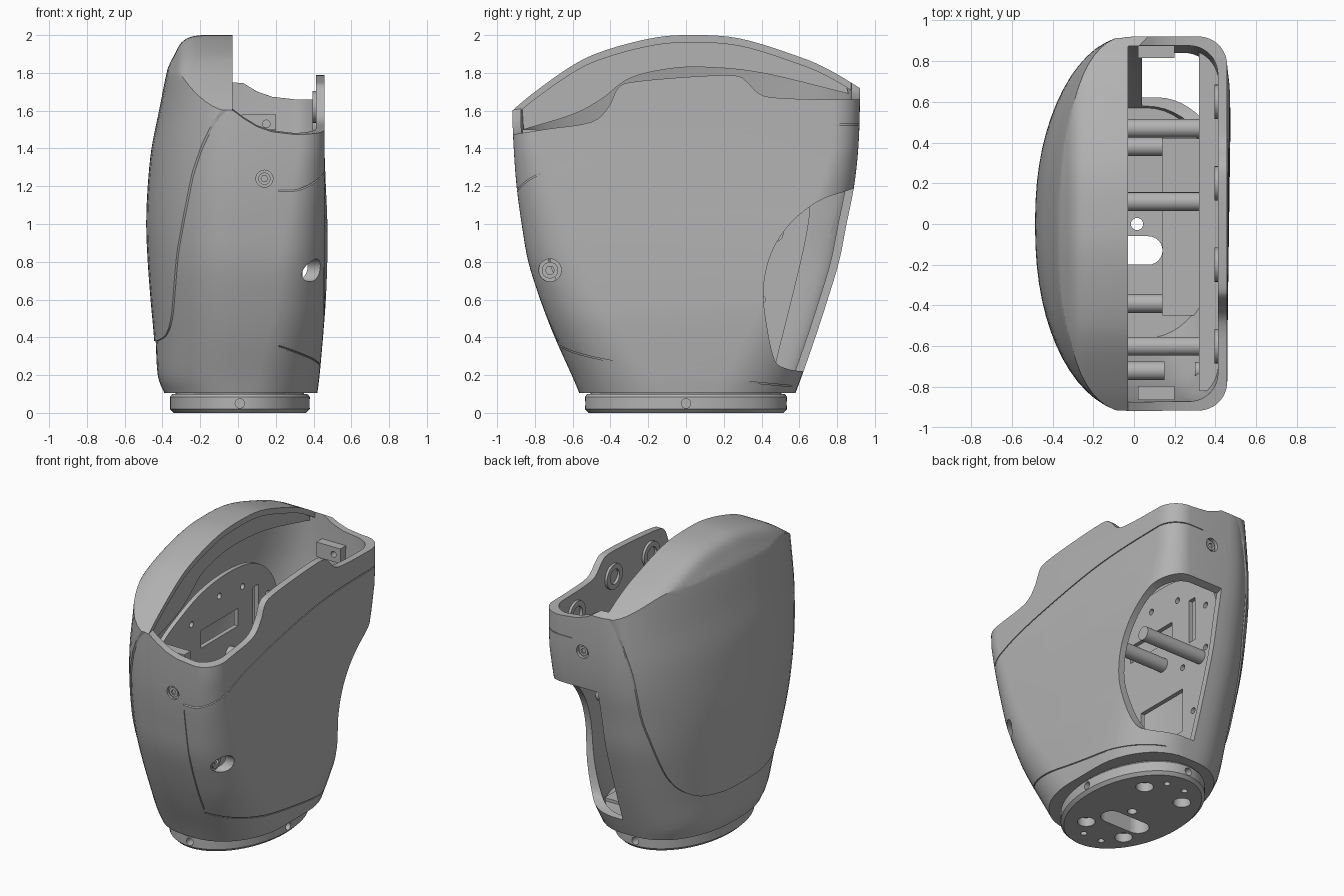
import bpy, bmesh, math
from mathutils import Vector

cube = bpy.data.objects.get("Cube")
if cube:
    bpy.data.objects.remove(cube)

grey = bpy.data.materials.new("plain_grey")
grey.use_nodes = True
grey.diffuse_color = (0.45, 0.45, 0.45, 1)
grey.node_tree.nodes["Principled BSDF"].inputs["Base Color"].default_value = (0.45, 0.45, 0.45, 1)


def finish(name, bm):
    bmesh.ops.recalc_face_normals(bm, faces=bm.faces)
    me = bpy.data.meshes.new(name)
    bm.to_mesh(me)
    bm.free()
    me.materials.append(grey)
    ob = bpy.data.objects.new(name, me)
    bpy.context.collection.objects.link(ob)
    return ob


def stack(name, rings):
    """Skin a list of equal closed rings and cap both ends."""
    bm = bmesh.new()
    rows = [[bm.verts.new(p) for p in ring] for ring in rings]
    for a, b in zip(rows, rows[1:]):
        for i in range(len(a)):
            bm.faces.new((a[i - 1], a[i], b[i], b[i - 1]))
    bm.faces.new(rows[0])
    bm.faces.new(rows[-1])
    return finish(name, bm)


def smooth(pts, steps=6):
    """Curve through the points."""
    pts = [Vector(p) for p in pts]
    ext = [2 * pts[0] - pts[1]] + pts + [2 * pts[-1] - pts[-2]]
    out = []
    for a, b, c, d in zip(ext, ext[1:], ext[2:], ext[3:]):
        for k in range(steps):
            t = k / steps
            out.append(b + (c - a) * t / 2 + (a - 2.5 * b + 2 * c - d / 2) * t * t
                       + (1.5 * (b - c) + (d - a) / 2) * t ** 3)
    return out + [pts[-1]]


def prism(name, pts, slices):
    """Extrude a y-z outline along x; each slice is (x, lift)."""
    return stack(name, [[(x, p[0], p[1] + dz) for p in pts] for x, dz in slices])


def box(name, x0, x1, y0, y1, z0, z1):
    return prism(name, [(y0, z0), (y1, z0), (y1, z1), (y0, z1)], [(x0, 0), (x1, 0)])


def rod(name, a, b, r, n=24):
    a, b = Vector(a), Vector(b)
    q = (b - a).to_track_quat('Z', 'Y')
    circle = [q @ Vector((r * math.cos(math.tau * i / n), r * math.sin(math.tau * i / n), 0)) for i in range(n)]
    return stack(name, [[a + c for c in circle], [b + c for c in circle]])


def boolean(ob, tool, op='DIFFERENCE'):
    m = ob.modifiers.new("cut", 'BOOLEAN')
    m.object, m.operation, m.solver = tool, op, 'EXACT'
    bpy.context.view_layer.objects.active = ob
    bpy.ops.object.modifier_apply(modifier=m.name)
    bpy.data.objects.remove(tool)
    return ob


# Body sections: height, front y, back y, left x, right x
BODY = [(.105, .565, .58, .39, .42), (.2, .605, .615, .425, .432), (.4, .695, .685, .437, .45),
        (.6, .772, .75, .455, .465), (.8, .835, .81, .47, .474), (1, .87, .85, .478, .474),
        (1.2, .897, .89, .47, .465), (1.4, .912, .912, .45, .458), (1.6, .92, .92, .41, .457),
        (1.8, .92, .92, .37, .457), (1.9, .92, .92, .34, .457), (2, .92, .92, .29, .457),
        (2.1, .92, .92, .22, .457)]


def loft(name, d=0.0, floor=0.0):
    rings = []
    for z, yf, yb, xl, xr in smooth(BODY, 4):
        if z < floor:
            continue
        yf, yb, xl, xr = yf + d, yb + d, xl + d, xr + d
        t = min(1, max(0, (1.4 - z) / 1.3))
        rx, ry = .14 + .2 * t, .14 + .3 * t
        ring = []
        for i in range(33):                      # rounded left half
            a = math.pi * i / 32
            c, s = math.cos(a), math.sin(a)
            y = yf if c > 0 else yb
            ring.append((-xl * s ** .9, -math.copysign(y * abs(c) ** .9, c), z))
        for k in range(2):                       # back and front corners of the flat side
            side = min(xr, .458 + d) if k else xr
            mid = ry - yf if k else yb - ry
            for i in range(13):
                a = math.pi / 2 * (1 - k - i / 12)
                ring.append((side - rx + rx * math.cos(a), mid + ry * math.sin(a), z))
        rings.append(ring)
    return stack(name, rings)


DOME = smooth([(-1, 1.53), (-.92, 1.6), (-.8, 1.7), (-.6, 1.84), (-.44, 1.915), (-.2, 1.98), (0, 2),
               (.28, 1.983), (.6, 1.885), (.76, 1.815), (.92, 1.72), (1, 1.67)])
RIM = smooth([(-1, 1.46), (-.88, 1.48), (-.72, 1.505), (-.5, 1.54), (-.41, 1.62), (-.36, 1.72), (-.28, 1.752),
              (0, 1.778), (.25, 1.787), (.32, 1.755), (.38, 1.695), (.46, 1.67), (.7, 1.66), (1, 1.66)], 4)
SEAM = smooth([(-.92, 1.62), (-.82, 1.3), (-.73, 1), (-.56, .6), (-.43, .43), (-.25, .385), (0, .38),
               (.25, .385), (.45, .43), (.62, .6), (.78, 1), (.86, 1.4), (.92, 1.76)])
WINDOW = smooth([(.95, 1.21), (.85, 1.175), (.7, 1.12), (.55, 1), (.45, .84), (.41, .65), (.43, .45),
                 (.47, .28), (.53, .235), (.62, .22), (.75, .215)])
SHOULDER = smooth([(-.8, -1.8), (-.43, -.4), (-.38, -.2), (-.34, -.11), (-.3, -.04), (-.25, -.01), (-.19, 0)], 4)
EDGE = -.03


def dome_cut(ob, x1=.8, dz=0.0):
    """Trim to the arched top, rolled over at the left shoulder."""
    slices = [(x, lift + dz) for x, lift in SHOULDER] + [(x1, dz)]
    return boolean(ob, prism("dome_cutter", list(DOME) + [(1, 4), (-1, 4)], slices))


def seam_region():
    return prism("seam_region", [(-1.2, 3), (-1.2, 1.64)] + SEAM + [(1.2, 1.78), (1.2, 3)], [(-.8, 0), (EDGE, 0)])


def cavity():
    return dome_cut(loft("cavity", -.045, .17), EDGE, -.04)


# Rounded left cover
cover = dome_cut(loft("side_cover", .008))
boolean(cover, cavity())
boolean(cover, seam_region(), 'INTERSECT')

# Main housing with cut rim and rear window
housing = dome_cut(loft("housing"))
boolean(housing, prism("rim_cutter", list(RIM) + [(1, 3), (-1, 3)],
                       [(EDGE, .13), (.03, .085), (.1, .042), (.18, .014), (.3, 0), (.8, 0)]))
boolean(housing, cavity())
boolean(housing, seam_region())
boolean(housing, prism("window_cutter", WINDOW + [(1.2, .3), (1.2, 1.2)], [(.04, 0), (.8, 0)]))


# Fine panel joints on the flat side
def joint(ob, curve, off):
    back = [(p[0] + off[0], p[1] + off[1]) for p in reversed(curve)]
    ribbon = prism("joint_cutter", list(curve) + back, [(.215, 0), (.8, 0)])
    boolean(ob, boolean(ribbon, loft("core", -.006)))


joint(housing, smooth([(-.95, 1.08), (-.88, 1.2), (-.75, 1.28), (-.5, 1.37), (0, 1.475), (.4, 1.52), (1, 1.53)]), (.004, -.006))
joint(housing, smooth([(-.85, .62), (-.75, .43), (-.6, .32), (-.2, .235), (.2, .175), (.65, .13)]), (.003, .006))
boolean(housing, boolean(box("joint_cutter", .215, .222, -1, -.5, .38, 1.14), loft("core", -.006)))

# Screw recesses, each with a socket screw set inside
SCREWS = [((.14, -1, 1.24), (.14, -.882, 1.24), .045), ((.14, 1, 1.45), (.14, .893, 1.45), .045),
          ((.6, -.72, .755), (.33, -.72, .755), .06)]
for outer, inner, r in SCREWS:
    boolean(housing, rod("recess_cutter", outer, inner, r))
    o, i = Vector(outer), Vector(inner)
    way = (o - i).normalized()
    screw = rod("screw", i - way * .03, i + way * .012, r * .72)
    boolean(screw, rod("socket_cutter", i - way * .01, o, r * .4, 6))


# Oval base flange, bevelled, with neck
def oval(name, levels):
    return stack(name, [[(.01 + (.37 - d) * math.cos(math.tau * i / 64), (.535 - d) * math.sin(math.tau * i / 64), z)
                         for i in range(64)] for z, d in levels])


base = oval("base_flange", [(0, .02), (.02, 0), (.085, 0), (.1, .012)])
neck = oval("base_neck", [(.095, .03), (.14, .03)])
for part in (base, neck, housing):
    boolean(part, box("slot_cutter", -.14, .07, -.2, -.06, -.1, .3))
    for x in (-.14, .07):
        boolean(part, rod("slot_end_cutter", (x, -.13, -.1), (x, -.13, .3), .07))
    boolean(part, rod("hole_cutter", (.015, 0, -.1), (.015, 0, .3), .03))
for sx in (-1, 1):
    for sy in (-1, 1):
        boolean(base, rod("hole_cutter", (.15 * sx, .28 * sy, -.1), (.15 * sx, .28 * sy, .06), .055))
        boolean(base, rod("hole_cutter", (.07 * sx, .4 * sy, -.1), (.07 * sx, .4 * sy, .06), .02))
    boolean(base, rod("hole_cutter", (.01, .45 * sx, .05), (.01, .7 * sx, .05), .025))
    boolean(base, rod("hole_cutter", (.3 * sx, 0, .05), (.6 * sx, 0, .05), .025))

# Arched fascia under the cover's top
LOW = smooth([(-.86, 1.5), (-.6, 1.58), (-.45, 1.66), (-.3, 1.77), (-.1, 1.82), (.1, 1.83), (.4, 1.8), (.86, 1.69)])
fascia = prism("arch_fascia", LOW + [(p[0], p[1] - .02) for p in reversed(DOME) if abs(p[0]) < .87],
               [(-.09, 0), (-.06, 0)])
boolean(fascia, loft("trim", -.03), 'INTERSECT')

# Upright mounting plate with slots
plate = prism("mounting_plate", smooth([(.46, .2), (.64, .95), (.64, 1.2), (.56, 1.42), (.35, 1.57), (0, 1.6),
              (-.35, 1.52), (-.7, 1.3), (-.73, .85), (-.5, .22)]), [(-.17, 0), (-.14, 0)])
for y0, y1, z0, z1 in ((.36, .42, 1.1, 1.4), (-.2, .2, 1.2, 1.32), (-.5, -.44, 1, 1.3), (-.1, .3, .5, .8)):
    boolean(plate, box("slot_cutter", -.3, 0, y0, y1, z0, z1))
for y, z in ((.52, 1.3), (.52, 1), (.25, 1.45), (0, 1.48), (-.3, 1.4), (-.6, 1.2), (.3, .95), (.4, .6)):
    boolean(plate, rod("hole_cutter", (-.3, y, z), (0, y, z), .02, 16))
boolean(plate, loft("trim", -.03), 'INTERSECT')

# Standoffs, floor rib, ledge and wall rings
for y, z, x in ((.47, .95, .32), (.38, .3, .14), (.11, 1.05, .32), (-.39, .8, .14), (-.6, 1.05, .32), (-.72, 1, .15)):
    rod("standoff", (-.15, y, z), (x, y, z), .046)
box("floor_rib", .14, .32, -.45, .42, .16, .22)
boolean(box("wall_ledge", .32, .45, -.82, .84, 1.24, 1.28), loft("trim", -.03), 'INTERSECT')
for y, z in ((-.2, 1.62), (.2, 1.62), (.6, 1.52), (-.6, 1.4)):
    ring = rod("wall_ring", (.395, y, z), (.42, y, z), .085)
    boolean(ring, rod("ring_cutter", (.3, y, z), (.412, y, z), .05))
for y, z in ((-.84, 1.4), (.84, 1.48)):
    tab = box("rim_tab", .02, .2, y - .025, y + .045, z, z + .1)
    boolean(tab, rod("hole_cutter", (.15, y - .1, z + .05), (.15, y + .1, z + .05), .02))

# Smooth shading with crisp edges
for ob in bpy.context.scene.objects:
    ob.select_set(ob.type == 'MESH')
bpy.context.view_layer.objects.active = housing
bpy.ops.object.shade_smooth_by_angle(angle=math.radians(30))
